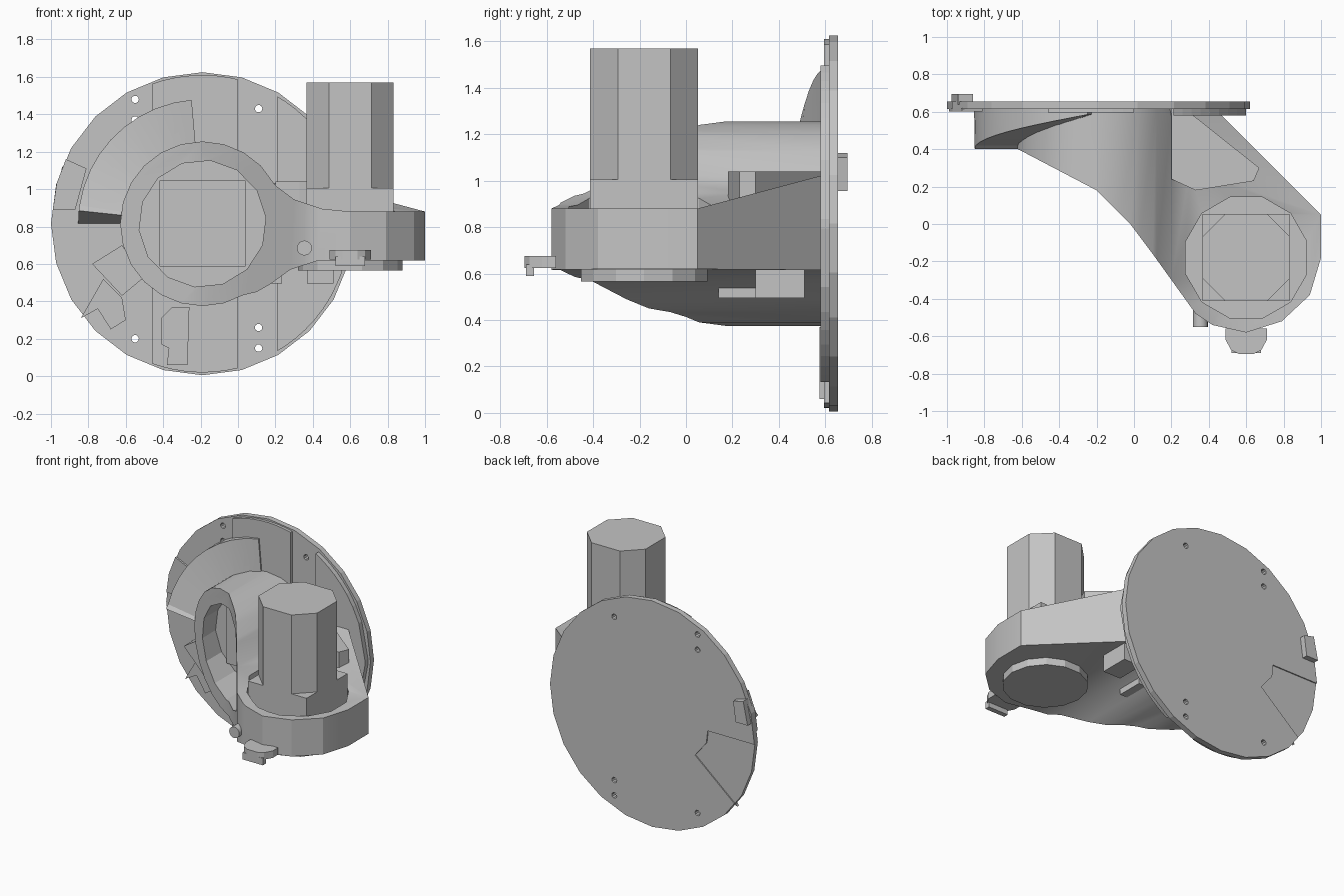
import bpy, bmesh
from math import sin, cos, pi, radians, sqrt
from mathutils import Vector

old = bpy.data.objects.get("Cube")
if old:
    bpy.data.objects.remove(old, do_unlink=True)

grey = bpy.data.materials.new("plain grey")
grey.use_nodes = True
grey.diffuse_color = (0.55, 0.55, 0.55, 1)
grey.node_tree.nodes["Principled BSDF"].inputs["Base Color"].default_value = grey.diffuse_color

CX, CZ, R = -0.19, 0.815, 0.81     # centre and radius of the round plate
MX, MY = 0.6, -0.18                # centre of the upright motor


def finish(name, bm):
    bmesh.ops.recalc_face_normals(bm, faces=bm.faces)
    mesh = bpy.data.meshes.new(name)
    bm.to_mesh(mesh)
    bm.free()
    obj = bpy.data.objects.new(name, mesh)
    bpy.context.collection.objects.link(obj)
    mesh.materials.append(grey)
    return obj


def prism(name, pts, axis, a, b):
    """Extrude a flat outline along an axis from a to b."""
    place = {"x": lambda p, t: (t, p[0], p[1]),
             "y": lambda p, t: (p[0], t, p[1]),
             "z": lambda p, t: (p[0], p[1], t)}[axis]
    bm = bmesh.new()
    face = bm.faces.new([bm.verts.new(place(p, a)) for p in pts])
    out = bmesh.ops.extrude_face_region(bm, geom=[face])
    step = Vector(place((0, 0), b - a))
    for v in out["geom"]:
        if isinstance(v, bmesh.types.BMVert):
            v.co += step
    if not any(f == face for f in bm.faces):
        bm.faces.new(face.verts)
    return finish(name, bm)


def ngon(cx, cy, r, n, start=0.0):
    return [(cx + r * cos(start + 2 * pi * i / n), cy + r * sin(start + 2 * pi * i / n))
            for i in range(n)]


def rect(x0, x1, y0, y1):
    return [(x0, y0), (x1, y0), (x1, y1), (x0, y1)]


def combine(obj, tool, op):
    """Apply a boolean and discard the tool."""
    mod = obj.modifiers.new("cut", "BOOLEAN")
    mod.operation, mod.object, mod.solver = op, tool, "EXACT"
    deps = bpy.context.evaluated_depsgraph_get()
    mesh = bpy.data.meshes.new_from_object(obj.evaluated_get(deps))
    obj.modifiers.clear()
    obj.data = mesh
    bpy.data.objects.remove(tool, do_unlink=True)


def strip(x0, x1, r, n=8):
    """Vertical slice of a disc between two x values."""
    xs = [x0 + (x1 - x0) * i / n for i in range(n + 1)]
    h = [sqrt(max(r * r - (x - CX) ** 2, 0.0004)) for x in xs]
    return [(x, CZ + k) for x, k in zip(xs, h)] + [(x, CZ - k) for x, k in zip(xs[::-1], h[::-1])]


# Housing: front silhouette crossed with the plan outline
silhouette = [(CX + 0.44 * cos(radians(a)), CZ + 0.44 * sin(radians(a))) for a in range(45, 301, 15)]
silhouette += [(0.1, 0.45), (0.17, 0.49), (0.28, 0.57), (0.42, 0.615), (1.1, 0.62), (1.1, 0.88),
               (0.6, 0.88), (0.45, 0.895), (0.3, 0.945), (0.2, 1.02)]
housing = prism("housing", silhouette, "y", -0.8, 0.7)
ramp = prism("ramp", [(0.05, 0.88), (0.8, 1.08), (0.8, 0.7), (0.05, 0.7)], "x", -0.1, 1.2)
combine(housing, ramp, "UNION")
plan = [(1, MY), (1, 0.05), (0.42, 0.63), (-0.7, 0.63), (-0.7, 0.44), (-0.62, 0.4), (-0.2, 0.18),
        (-0.02, 0), (0.1, -0.16), (0.33, -0.48), (0.42, -0.54), (0.6, -0.58), (0.79, -0.52), (0.94, -0.38)]
combine(housing, prism("plan", plan, "z", 0.2, 1.4), "INTERSECT")
combine(housing, prism("bore", ngon(CX, CZ, 0.34, 14, 0.1), "y", -1, 0.5), "DIFFERENCE")
combine(housing, prism("pocket", ngon(MX, MY, 0.335, 12, pi / 12), "z", 0.8, 1.5), "DIFFERENCE")

# Square seat at the bottom of the bore
prism("bore_seat", rect(-0.42, 0.04, 0.585, 1.045), "y", 0.47, 0.51)

# Upright motor: square foot, eight-sided body
s, c = 0.2325, 0.1125
prism("motor_foot", rect(MX - s, MX + s, MY - s, MY + s), "z", 0.78, 1.005)
octagon = [(s, c), (c, s), (-c, s), (-s, c), (-s, -c), (-c, -s), (c, -s), (s, -c)]
prism("motor_body", [(MX + x, MY + y) for x, y in octagon], "z", 1.0, 1.57)
prism("bottom_cap", ngon(MX, MY, 0.28, 14), "z", 0.565, 0.63)

# Flat-topped block on the arm
prism("arm_block", [(0.2, 0.62), (0.28, 0.61), (0.67, 0.3), (0.64, 0.23), (0.33, 0.18), (0.2, 0.24)],
      "z", 0.8, 1.04)

# Round back plate with screw holes and a seamed sector behind
plate = prism("back_plate", ngon(CX, CZ, R, 24), "y", 0.615, 0.655)
sector = [(-1.1, 0.81), (-0.63, 0.81), (-0.62, 0.72), (-0.53, 0.61), (-0.86, 0.33), (-1.1, 0.3)]
combine(plate, prism("sector", sector, "y", 0.647, 0.8), "DIFFERENCE")
holes = [(-0.55, 1.48), (-0.55, 1.37), (-0.55, 0.2), (0.11, 1.43), (0.11, 0.26), (0.11, 0.15)]
for x, z in holes:
    combine(plate, prism("hole", ngon(x, z, 0.02, 10), "y", 0.5, 0.8), "DIFFERENCE")

# Raised layers on the plate's front
prism("centre_layer", strip(-0.46, 0, 0.795), "y", 0.595, 0.62)
prism("side_layer", strip(0.21, 0.6, 0.79), "y", 0.58, 0.62)

# Scroll wrapping the upper right of the tube
bm = bmesh.new()
rows = []
steps = 10
for i in range(steps + 1):
    t = i / steps
    y = 0.4 + 0.185 * t
    row = []
    for r, yy in ((0.4, y), (0.665, y), (0.665, 0.62), (0.4, 0.62)):
        a = radians(180 - 85 * t - (6 if i == 0 and yy == y else 0))
        row.append(bm.verts.new((CX + r * cos(a), yy, CZ + r * sin(a))))
    if rows:
        for k in range(4):
            bm.faces.new((rows[-1][k], rows[-1][(k + 1) % 4], row[(k + 1) % 4], row[k]))
    rows.append(row)
bm.faces.new(rows[0])
bm.faces.new(rows[-1])
scroll = finish("scroll", bm)
combine(scroll, prism("scroll_bore", ngon(CX, CZ, 0.42, 24), "y", 0, 0.61), "DIFFERENCE")

# Latch on the plate's edge
prism("latch_pad", [(-0.99, 0.89), (-0.87, 0.89), (-0.81, 1.11), (-0.92, 1.16), (-0.97, 1.03)],
      "y", 0.602, 0.62)
prism("latch_tab", [(-0.975, 0.955), (-0.88, 0.955), (-0.86, 1.1), (-0.94, 1.12)], "y", 0.64, 0.695)

# Ribs on the lower part of the plate
prism("slanted_rib", [(-0.78, 0.6), (-0.62, 0.43), (-0.5, 0.53), (-0.62, 0.7)], "y", 0.5, 0.62)
prism("lower_rib", [(-0.38, 0.06), (-0.27, 0.06), (-0.26, 0.37), (-0.35, 0.37), (-0.41, 0.31),
                    (-0.41, 0.17), (-0.37, 0.15)], "y", 0.575, 0.62)
prism("edge_rib", [(-0.84, 0.31), (-0.75, 0.36), (-0.68, 0.25), (-0.6, 0.3), (-0.62, 0.42), (-0.72, 0.52)],
      "y", 0.6, 0.62)

# Two tabs under the arm
prism("outer_tab", rect(0.37, 0.51, 0.3, 0.51), "z", 0.495, 0.65)
prism("inner_tab", rect(0.12, 0.235, 0.14, 0.33), "z", 0.495, 0.65)

# Front clip and pin
prism("clip_plate", [(0.49, -0.56), (0.49, -0.62), (0.52, -0.675), (0.56, -0.695), (0.64, -0.695),
                     (0.68, -0.675), (0.71, -0.62), (0.71, -0.56)], "z", 0.625, 0.675)
prism("clip_lip", rect(0.52, 0.68, -0.69, -0.655), "z", 0.59, 0.64)
prism("pin", ngon(0.355, 0.685, 0.04, 16), "y", -0.55, -0.3)

# Soften only the gently curved walls
for obj in bpy.context.view_layer.objects:
    obj.select_set(obj.name in ("housing", "scroll", "pin"))
bpy.context.view_layer.objects.active = housing
bpy.ops.object.shade_smooth_by_angle(angle=radians(25))
